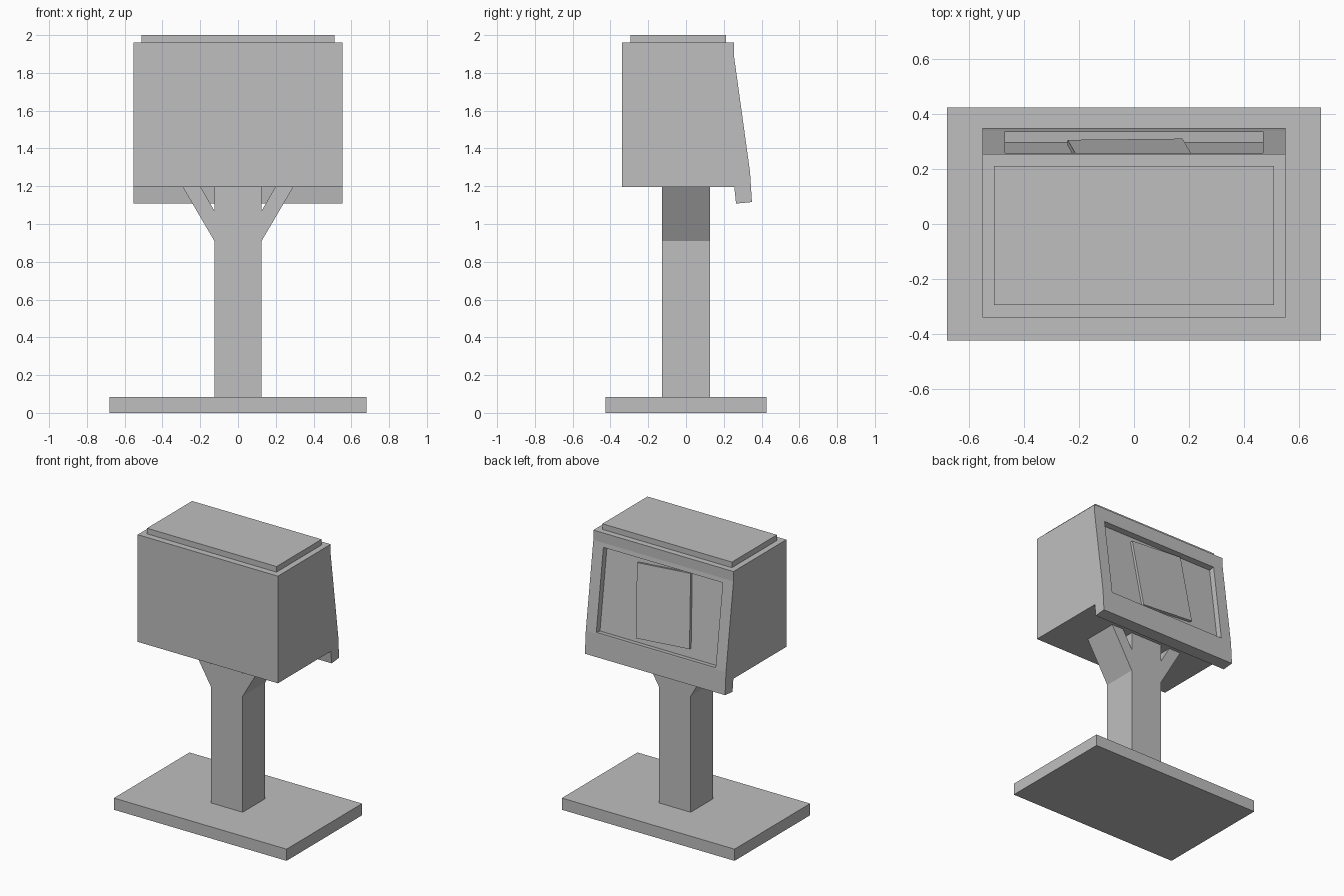
import bpy, bmesh, math
from mathutils import Matrix, Vector

if "Cube" in bpy.data.objects:
    bpy.data.objects.remove(bpy.data.objects["Cube"])

grey = bpy.data.materials.new("plain grey")
grey.diffuse_color = (0.52, 0.52, 0.52, 1)
grey.use_nodes = True
grey.node_tree.nodes["Principled BSDF"].inputs["Base Color"].default_value = grey.diffuse_color


def finish(name, bm):
    bmesh.ops.recalc_face_normals(bm, faces=bm.faces)
    me = bpy.data.meshes.new(name)
    bm.to_mesh(me)
    bm.free()
    me.materials.append(grey)
    ob = bpy.data.objects.new(name, me)
    bpy.context.collection.objects.link(ob)
    return ob


def box(name, x, y, z):
    """Box from (min, max) ranges."""
    bm = bmesh.new()
    size = [b - a for a, b in (x, y, z)]
    mid = [(a + b) / 2 for a, b in (x, y, z)]
    bmesh.ops.create_cube(bm, size=1, matrix=Matrix.Translation(mid) @ Matrix.Diagonal((*size, 1)))
    return finish(name, bm)


def prism(name, pts, half, axis):
    """Extrude a 2D profile symmetrically along x (profile y,z) or y (profile x,z)."""
    def place(a, b, h):
        return (h, a, b) if axis == "x" else (a, h, b)
    bm = bmesh.new()
    face = bm.faces.new([bm.verts.new(place(a, b, -half)) for a, b in pts])
    ext = bmesh.ops.extrude_face_region(bm, geom=[face])
    verts = [v for v in ext["geom"] if isinstance(v, bmesh.types.BMVert)]
    bmesh.ops.translate(bm, verts=verts, vec=place(0, 0, 2 * half))
    return finish(name, bm)


# Base plate and top cap
box("base_plate", (-0.68, 0.68), (-0.425, 0.425), (0, 0.083))
box("top_cap", (-0.51, 0.51), (-0.295, 0.212), (1.95, 2.0))

# Post with two diagonal braces, one mirrored profile
side = [(0.125, 0.08), (0.125, 0.91), (0.295, 1.2), (0.2, 1.2), (0.125, 1.07), (0.125, 1.2)]
prism("braced_post", side + [(-x, z) for x, z in reversed(side)], 0.126, "y")

# Cabinet with sloping back
cabinet = prism("cabinet", [(-0.34, 1.197), (0.33, 1.197), (0.339, 1.275), (0.254, 1.89),
                            (0.254, 1.96), (-0.34, 1.96)], 0.552, "x")

# Recessed display opening, cut square to the slope
top, low = Vector((0.258, 1.86)), Vector((0.3375, 1.285))
slope = math.atan2(low.x - top.x, top.y - low.y)
out = Vector((math.cos(slope), math.sin(slope)))
cutter = prism("opening_cutter", [top - out * 0.042, low - out * 0.042,
                                  low + out * 0.06, top + out * 0.06], 0.47, "x")
cutter.hide_render = True
cutter.hide_viewport = True
cut = cabinet.modifiers.new("opening", "BOOLEAN")
cut.operation = "DIFFERENCE"
cut.solver = "EXACT"
cut.object = cutter

# Lower lip under the display
prism("lower_lip", [(0.339, 1.275), (0.349, 1.116), (0.265, 1.108), (0.254, 1.21)], 0.552, "x")

# Notice sheet, turned slightly inside the opening
bm = bmesh.new()
centre = Vector((-0.0125, 0.254 + (1.89 - 1.582) * math.tan(slope), 1.582))
centre -= Vector((0, out.x, out.y)) * 0.034
bmesh.ops.create_cube(bm, size=1, matrix=Matrix.Translation(centre)
                      @ Matrix.Rotation(slope, 4, "X")
                      @ Matrix.Rotation(math.radians(4.5), 4, "Y")
                      @ Matrix.Diagonal((0.42, 0.022, 0.508, 1)))
finish("notice_panel", bm)
